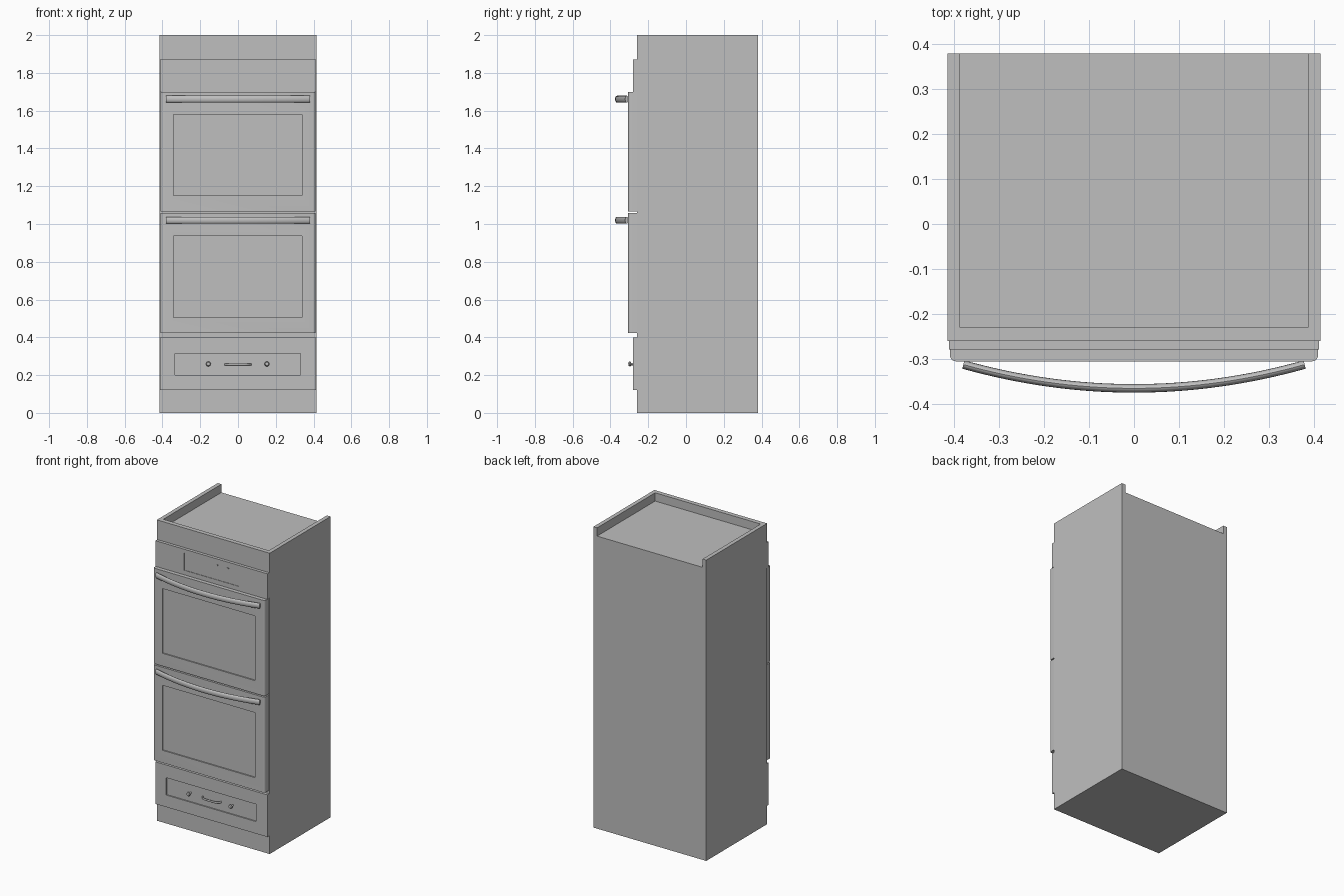
import bpy, bmesh, math
from mathutils import Matrix, Vector

cube = bpy.data.objects.get("Cube")
if cube:
    bpy.data.objects.remove(cube, do_unlink=True)

GREY = (0.52, 0.52, 0.52, 1)
mat = bpy.data.materials.new("light grey")
mat.use_nodes = True
mat.diffuse_color = GREY
mat.node_tree.nodes["Principled BSDF"].inputs["Base Color"].default_value = GREY


def add_object(name, bm, smooth=False):
    bmesh.ops.recalc_face_normals(bm, faces=bm.faces)
    mesh = bpy.data.meshes.new(name)
    bm.to_mesh(mesh)
    bm.free()
    mesh.materials.append(mat)
    obj = bpy.data.objects.new(name, mesh)
    bpy.context.collection.objects.link(obj)
    bpy.ops.object.select_all(action='DESELECT')
    obj.select_set(True)
    bpy.context.view_layer.objects.active = obj
    if smooth:
        bpy.ops.object.shade_smooth_by_angle(angle=math.radians(35))
    return obj


def box(name, x, y, z, round_front=0):
    """Box from (low, high) ranges, optionally rounding its upright front edges."""
    bm = bmesh.new()
    ranges = (x, y, z)
    size = Matrix.Diagonal([b - a for a, b in ranges] + [1])
    centre = Matrix.Translation([(a + b) / 2 for a, b in ranges])
    bmesh.ops.create_cube(bm, size=1, matrix=centre @ size)
    if round_front:
        edges = [e for e in bm.edges
                 if all(abs(v.co.y - y[0]) < 1e-4 for v in e.verts)
                 and abs(e.verts[0].co.z - e.verts[1].co.z) > 0.01]
        bmesh.ops.bevel(bm, geom=edges, offset=round_front, segments=4,
                        profile=0.5, affect='EDGES')
    return add_object(name, bm, smooth=round_front > 0)


def recess(obj, x, y, z):
    """Cut a box-shaped hollow out of obj."""
    cutter = box("cutter", x, y, z)
    cutter.hide_render = True
    mod = obj.modifiers.new("recess", 'BOOLEAN')
    mod.operation = 'DIFFERENCE'
    mod.solver = 'EXACT'
    mod.object = cutter
    bpy.context.view_layer.objects.active = obj
    bpy.ops.object.modifier_apply(modifier=mod.name)
    bpy.data.objects.remove(cutter, do_unlink=True)


def sweep(name, path, ry, rz, sides=16):
    """Sweep an oval section along a path lying in a level plane."""
    bm = bmesh.new()
    rings = []
    for i, p in enumerate(path):
        tangent = (path[min(i + 1, len(path) - 1)] - path[max(i - 1, 0)]).normalized()
        out = Vector((-tangent.y, tangent.x, 0))
        angles = [2 * math.pi * k / sides for k in range(sides)]
        rings.append([bm.verts.new(p + out * ry * math.cos(a) + Vector((0, 0, rz * math.sin(a))))
                      for a in angles])
    for a, b in zip(rings, rings[1:]):
        for k in range(sides):
            n = (k + 1) % sides
            bm.faces.new((a[k], a[n], b[n], b[k]))
    bm.faces.new(rings[0])
    bm.faces.new(rings[-1])
    return add_object(name, bm, smooth=True)


# Tall cabinet, its top sunk and open at the back
cabinet = box("cabinet", (-0.415, 0.415), (-0.26, 0.38), (0, 2))
recess(cabinet, (-0.388, 0.388), (-0.23, 0.5), (1.945, 2.1))

# Control panel with a shallow display and two buttons
panel = box("control_panel", (-0.412, 0.412), (-0.28, -0.25), (1.70, 1.87))
recess(panel, (-0.2, 0.2), (-0.4, -0.277), (1.73, 1.845))
for i, x in enumerate((0.04, 0.12)):
    box(f"panel_button_{i + 1}", (x - 0.006, x + 0.006), (-0.28, -0.276), (1.825, 1.831))

# Two oven doors with sunk windows and bowed handles
doors = {"upper": (1.065, 1.70, 1.15, 1.58, 1.661),
         "lower": (0.422, 1.057, 0.505, 0.937, 1.02)}
for level, (bottom, top, win_low, win_high, grip) in doors.items():
    door = box(f"{level}_oven_door", (-0.41, 0.41), (-0.306, -0.25), (bottom, top), 0.014)
    recess(door, (-0.342, 0.339), (-0.4, -0.298), (win_low, win_high))
    arc = []
    for i in range(33):
        t = i / 16 - 1
        arc.append(Vector((0.38 * t, -0.366 + 0.053 * t * t, grip)))
    sweep(f"{level}_door_handle", arc, 0.0095, 0.018)

# Bottom drawer with a sunk front
drawer = box("drawer", (-0.412, 0.412), (-0.28, -0.25), (0.12, 0.40))
recess(drawer, (-0.333, 0.33), (-0.4, -0.272), (0.20, 0.315))

# Drawer pull
pull = []
for i in range(17):
    t = i / 8 - 1
    pull.append(Vector((0.068 * t, -0.298 + 0.026 * t ** 6, 0.257)))
sweep("drawer_pull", pull, 0.005, 0.006, 10)

# Drawer knobs: slim stem and rounded head
for side, x in (("right", -0.157), ("left", 0.153)):
    bm = bmesh.new()
    lathe = [(0, -0.306), (0.009, -0.304), (0.013, -0.299), (0.013, -0.295),
             (0.006, -0.290), (0.006, -0.271)]
    verts = [bm.verts.new((x + r, y, 0.259)) for r, y in lathe]
    edges = [bm.edges.new(pair) for pair in zip(verts, verts[1:])]
    bmesh.ops.spin(bm, geom=verts + edges, cent=(x, 0, 0.259), axis=(0, 1, 0),
                   angle=2 * math.pi, steps=16)
    bmesh.ops.remove_doubles(bm, verts=bm.verts, dist=0.0001)
    add_object(f"{side}_drawer_knob", bm, smooth=True)
